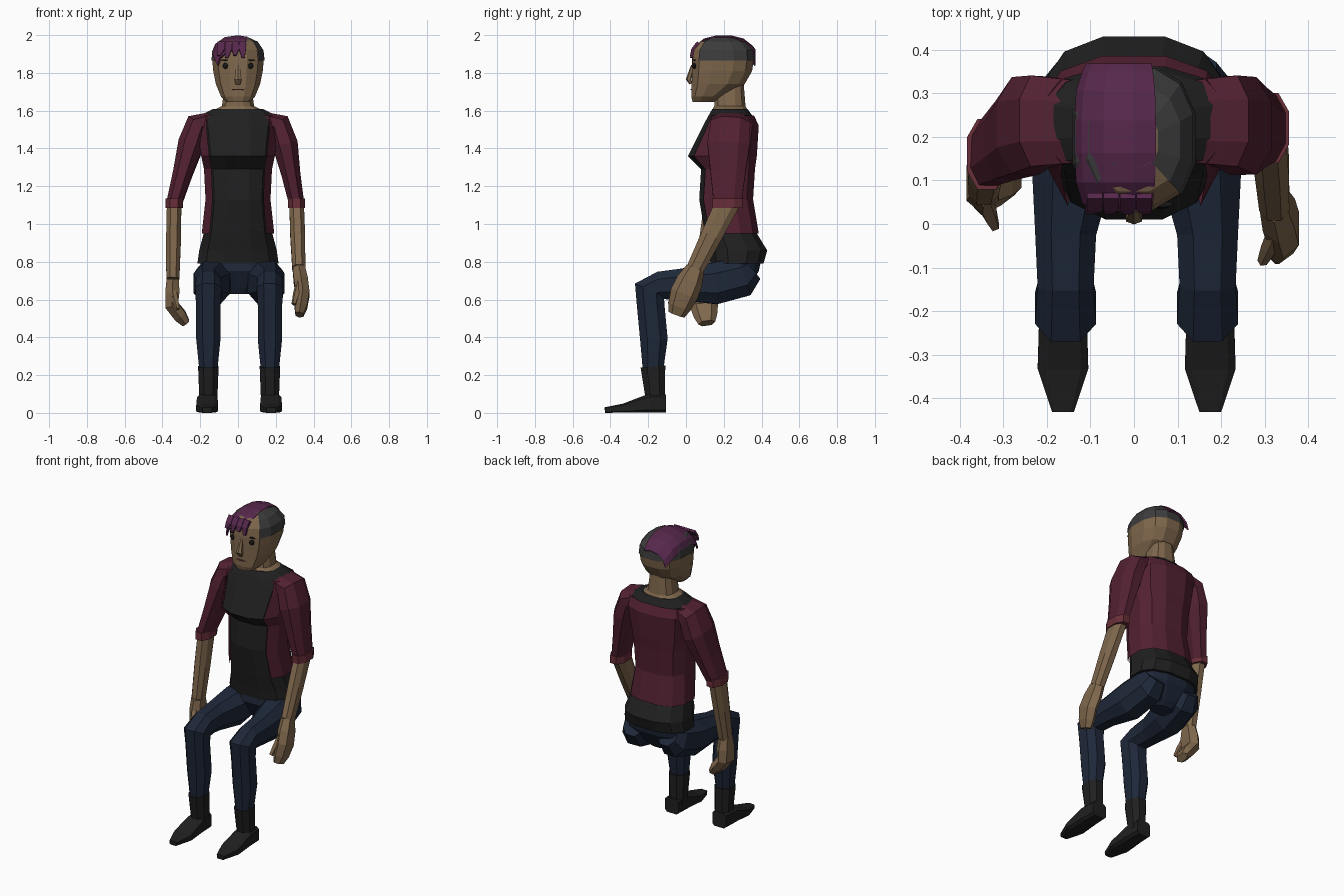
import bpy, bmesh
from math import cos, sin, pi, radians
from mathutils import Vector

if "Cube" in bpy.data.objects:
    bpy.data.objects.remove(bpy.data.objects["Cube"])


def mat(name, r, g, b):
    m = bpy.data.materials.new(name)
    m.diffuse_color = (r, g, b, 1)
    m.use_nodes = True
    m.node_tree.nodes["Principled BSDF"].inputs["Base Color"].default_value = m.diffuse_color
    return m


SKIN = mat("skin", .21, .135, .072)
BLACK = mat("black_cloth", .014, .014, .014)
MAROON = mat("maroon_cloth", .085, .015, .031)
CUFF = mat("cuff_cloth", .14, .028, .04)
DENIM = mat("denim", .013, .021, .041)
GREY = mat("short_hair", .045, .045, .045)
PURPLE = mat("purple_hair", .095, .021, .072)
DARK = mat("eye", .008, .008, .008)


def join_rings(name, rings, material, closed=True):
    """Join equal-length point rings with quads; cap closed ones."""
    bm = bmesh.new()
    vs = [[bm.verts.new(p) for p in r] for r in rings]
    n = len(rings[0])
    for a, b in zip(vs, vs[1:]):
        for i in range(n if closed else n - 1):
            j = (i + 1) % n
            bm.faces.new((a[i], a[j], b[j], b[i]))
    if closed:
        bm.faces.new(vs[0])
        bm.faces.new(vs[-1])
    bmesh.ops.recalc_face_normals(bm, faces=bm.faces)
    me = bpy.data.meshes.new(name)
    bm.to_mesh(me)
    bm.free()
    ob = bpy.data.objects.new(name, me)
    bpy.context.collection.objects.link(ob)
    me.materials.append(material)
    return ob


def spow(v, e):
    return abs(v) ** e * (1 if v >= 0 else -1)


def body(name, rows, material, e=.8, grow=0, open_front=False):
    """Stack of 12-sided level sections: (z, half width, front y, back y)."""
    angs = [radians(a) for a in range(-45, 226 if open_front else 315, 30)]
    k = cos(radians(15)) ** e
    rings = [[(spow(cos(a), e) / k * (w + grow),
               (f + b) / 2 + spow(sin(a), e) / k * ((b - f) / 2 + grow), z) for a in angs]
             for z, w, f, b in rows]
    return join_rings(name, rings, material, not open_front)


def limb(name, points, radii, material, n=8, e=.85):
    """Tube along points; radii are (across, along depth) pairs."""
    P = [Vector(p) for p in points]
    rings = []
    for i, (rx, rv) in enumerate(radii):
        t = (P[min(i + 1, len(P) - 1)] - P[max(i - 1, 0)]).normalized()
        u = Vector((1, 0, 0))
        u = (u - t * u.dot(t)).normalized()
        v = t.cross(u)
        rings.append([P[i] + u * spow(cos(a), e) * rx + v * spow(sin(a), e) * rv
                      for a in [2 * pi * (j + .5) / n for j in range(n)]])
    return join_rings(name, rings, material)


# torso: long top with an open jacket over it, trouser seat below
torso = [(.79, .215, .13, .41), (.86, .205, .12, .43), (.95, .182, .10, .375),
         (1.13, .162, .07, .345), (1.29, .17, .08, .355), (1.36, .185, .01, .365),
         (1.52, .205, .09, .375), (1.575, .2, .12, .35), (1.61, .13, .14, .325)]
body("shirt", torso, BLACK)
body("jacket_body", torso[2:8], MAROON, grow=.01, open_front=True)
body("hips", [(.86, .195, .14, .41), (.75, .2, .13, .385), (.66, .11, .18, .33),
              (.63, .07, .2, .3)], DENIM)

# legs (y, z, radius) and boots (y, height, half width)
leg = [(.345, .76, .075), (.30, .72, .112), (.15, .685, .118), (-.02, .68, .09),
       (-.14, .675, .078), (-.193, .65, .09), (-.187, .57, .078), (-.17, .39, .078), (-.175, .21, .056)]
foot = [(-.105, .10, .05), (-.2, .10, .056), (-.33, .05, .06), (-.43, .03, .026)]
for s, side in ((1, "right"), (-1, "left")):
    x = s * .163 + .006
    limb(side + "_trouser_leg", [(x - s * .12 * max(y, 0), y, z) for y, z, r in leg],
         [(min(.88 * r, .075 + max(y, 0) * .2), r) for y, z, r in leg], DENIM)
    limb(side + "_boot_shaft", [(x, -.175, .245), (x, -.16, .05)], [(.058, .07), (.05, .053)], BLACK)
    limb(side + "_boot_foot", [(x + s * .006, y, h / 2) for y, h, w in foot],
         [(w, h / 2) for y, h, w in foot], BLACK, e=.4)

# arms: elbow, wrist, knuckles, fingertips, thumb tip for each side
poses = {
    "right": ((.31, .22, 1.11), (.322, .05, .765), (.343, -.01, .63), (.325, -.05, .52), (.295, -.085, .575)),
    "left": ((-.338, .16, 1.11), (-.345, .09, .71), (-.35, .095, .57), (-.275, .11, .475), (-.32, -.005, .55)),
}
for side, pose in poses.items():
    elbow, wrist, knuckle, tip, thumb = map(Vector, pose)
    s = 1 if side == "right" else -1
    upper = [Vector((s * x, y, z)) for x, y, z in
             ((.12, .235, 1.565), (.215, .235, 1.525), (.25, .225, 1.42))]
    limb(side + "_sleeve", upper + [upper[2].lerp(elbow, .5), elbow],
         [(.035, .10), (.068, .112), (.072, .12), (.054, .098), (.043, .079)], MAROON)
    drop = Vector((0, 0, .025))
    limb(side + "_cuff", [elbow + drop, elbow - drop], [(.049, .086)] * 2, CUFF)
    limb(side + "_forearm", [elbow, elbow.lerp(wrist, .5), wrist],
         [(.041, .068), (.042, .06), (.037, .05)], SKIN)
    limb(side + "_hand", [wrist, wrist.lerp(knuckle, .5), knuckle, knuckle.lerp(tip, .6), tip],
         [(.037, .05), (.042, .07), (.04, .075), (.038, .062), (.024, .045)], SKIN, n=6)
    base = wrist.lerp(knuckle, .4) - Vector((0, .03, 0))
    limb(side + "_thumb", [base, base.lerp(thumb, .6), thumb],
         [(.02, .028), (.018, .024), (.012, .014)], SKIN, n=5)

# neck, head and cropped hair shell
body("neck", [(1.585, .16, .13, .335), (1.625, .085, .15, .315), (1.75, .068, .16, .305)], SKIN)
head = [(1.645, .06, .035, .15), (1.675, .09, .028, .2), (1.74, .117, .03, .31),
        (1.81, .131, .032, .35), (1.865, .136, .034, .358), (1.92, .13, .042, .352),
        (1.965, .10, .075, .31), (1.988, .05, .13, .25)]
body("head", head, SKIN)
body("cropped_side_hair", head[4:], GREY, grow=.005, open_front=True)

# swept top hair: one cross-section carried over the crown from brow to nape
arch = [(-.137, 1.915), (-.12, 1.955), (-.07, 1.99), (0, 2.0), (.05, 1.992)]
rings = []
for i in range(8):
    c = cos(pi * i / 7)
    rings.append([(x * (1 - .2 * c ** 4), .2 - .168 * c, z - .075 * abs(c) ** 3) for x, z in arch])
hair = join_rings("top_hair", rings, PURPLE, closed=False)
shell = hair.modifiers.new("thickness", "SOLIDIFY")
shell.thickness, shell.offset = .01, -1
for i in range(4):
    x = -.09 + .038 * i
    limb("fringe_lock", [(x, .065, 1.962), (x, .037, 1.925), (x * 1.15, .028, 1.892 - .012 * (i % 2))],
         [(.022, .01), (.022, .01), (.01, .008)], PURPLE, n=4, e=.6)


# face
def feature(name, loc, size, material):
    bpy.ops.mesh.primitive_uv_sphere_add(segments=10, ring_count=6, radius=1, location=loc)
    ob = bpy.context.object
    ob.name, ob.scale = name, size
    ob.data.materials.append(material)


limb("nose", [(0, .035, 1.84), (0, .014, 1.765), (0, .026, 1.742)],
     [(.01, .008), (.021, .015), (.015, .008)], SKIN, n=6)
feature("mouth", (0, .03, 1.712), (.036, .006, .004), CUFF)
for s in (-1, 1):
    feature("eye", (s * .065, .046, 1.837), (.018, .012, .016), DARK)
    feature("eyebrow", (s * .066, .045, 1.868), (.026, .008, .004), DARK)
